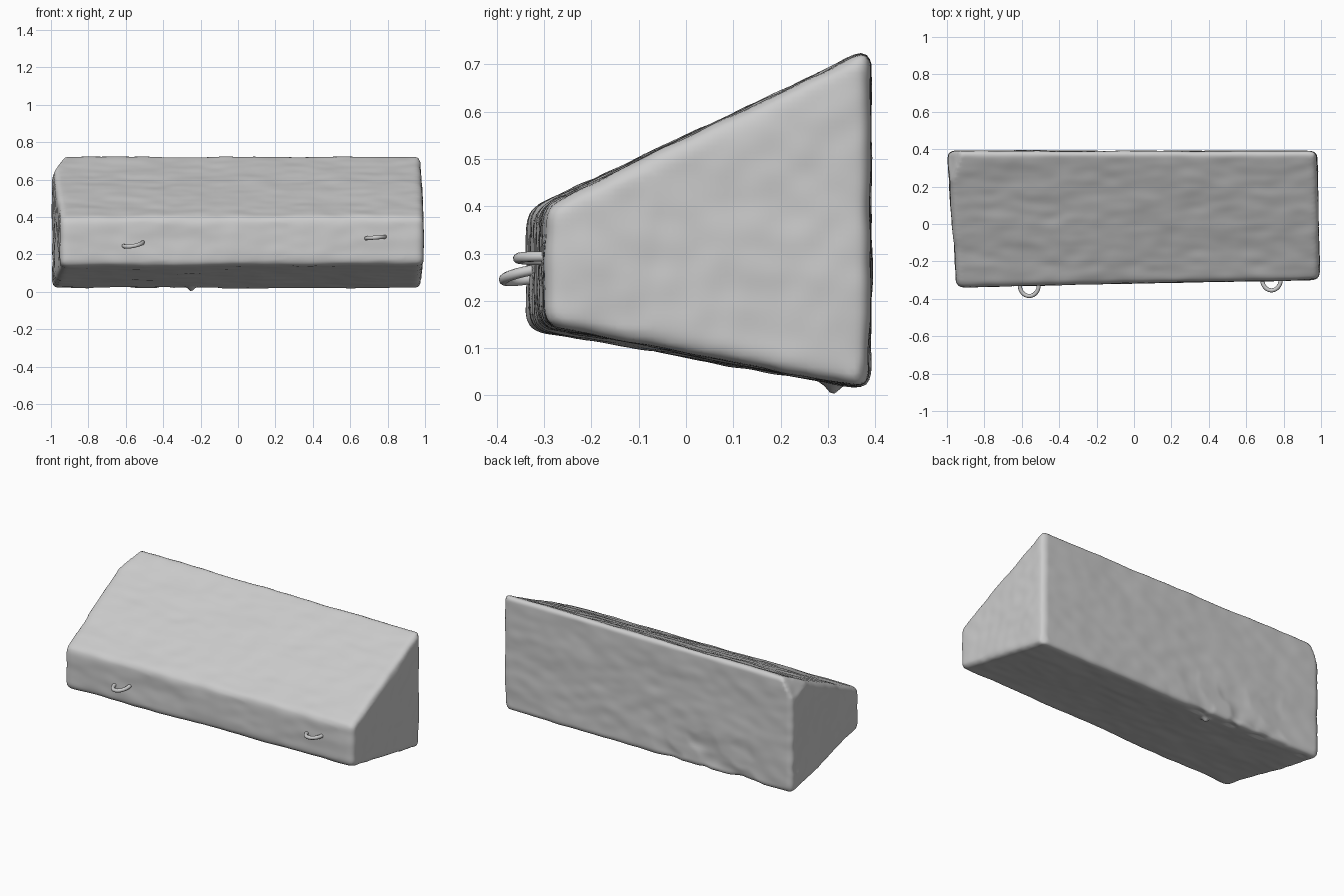
import bpy, bmesh, math
from mathutils import Vector, noise

cube = bpy.data.objects.get("Cube")
if cube:
    bpy.data.objects.remove(cube, do_unlink=True)

stone = bpy.data.materials.new("stone_grey")
stone.use_nodes = True
grey = (0.6, 0.6, 0.6, 1)
stone.diffuse_color = grey
stone.node_tree.nodes["Principled BSDF"].inputs["Base Color"].default_value = grey


def link(name, data):
    obj = bpy.data.objects.new(name, data)
    bpy.context.scene.collection.objects.link(obj)
    data.materials.append(stone)
    return obj


# Wedge block: a cube whose corners are moved to a tapered shape
def corner(v):
    right, back, top = v.x > 0, v.y > 0, v.z > 0
    if back:
        return Vector((0.978 if right else -0.998, 0.39, 0.735 if top else 0.012))
    x, y = (0.993, -0.297) if right else (-0.947, -0.337)
    z = 0.39 if top else 0.138
    return Vector((x, y, z + (0.01 if right else 0)))


bm = bmesh.new()
bmesh.ops.create_cube(bm, size=2)
for v in bm.verts:
    v.co = corner(v.co)
bmesh.ops.bevel(bm, geom=bm.edges[:], offset=0.03, segments=3,
                profile=0.5, affect='EDGES')

# Broken corners: top back and bottom back
for point, normal in (((-0.92, 0.39, 0.735), (-0.87, 0.06, 0.48)),
                      ((0.98, 0.35, 0.01), (0.48, 0.6, -0.2))):
    bmesh.ops.bisect_plane(bm, geom=bm.verts[:] + bm.edges[:] + bm.faces[:],
                           plane_co=point, plane_no=normal, clear_outer=True)
    bmesh.ops.holes_fill(bm, edges=[e for e in bm.edges if e.is_boundary])
bmesh.ops.recalc_face_normals(bm, faces=bm.faces[:])
mesh = bpy.data.meshes.new("stone_block")
bm.to_mesh(mesh)
bm.free()
block = link("stone_block", mesh)

# Dense even surface with softened edges
remesh = block.modifiers.new("Remesh", 'REMESH')
remesh.mode = 'VOXEL'
remesh.voxel_size = 0.013
soften = block.modifiers.new("Soften", 'SMOOTH')
soften.iterations = 4
bpy.context.view_layer.update()
dense = bpy.data.meshes.new_from_object(
    block.evaluated_get(bpy.context.evaluated_depsgraph_get()))
block.modifiers.clear()
block.data = dense
if not dense.materials:
    dense.materials.append(stone)

# Weathered surface: broad waves, fine grain, gouges low on the back
bm = bmesh.new()
bm.from_mesh(dense)
bm.normal_update()
moves = []
for v in bm.verts:
    p = v.co
    wave = noise.noise(Vector((p.x * 3, p.y * 5, p.z * 5)))
    grain = noise.noise(Vector((p.x * 9, p.y * 16, p.z * 16)))
    height = 0.006 * wave + 0.003 * grain
    if p.y > 0.33 and p.z < 0.35 and p.x < 0.1:
        fade = (0.35 - p.z) * min(1, (0.1 - p.x) * 3)
        height -= 0.08 * fade * max(0, noise.noise(p * 9))
    moves.append(v.normal * height)
for v, move in zip(bm.verts, moves):
    v.co += move
    # Small chip under the bottom
    if v.co.z < 0.1:
        gap = math.hypot(v.co.x + 0.25, v.co.y - 0.31)
        v.co.z -= 0.025 * math.exp(-(gap / 0.018) ** 2)
    v.co.x = max(-1, min(1, v.co.x))
    v.co.z = max(0, v.co.z)
for f in bm.faces:
    f.smooth = True
    f.material_index = 0
bm.to_mesh(dense)
bm.free()


# Iron loops on the front face
def loop(name, x, y, z, depth, tilt, droop):
    curve = bpy.data.curves.new(name, 'CURVE')
    curve.dimensions = '3D'
    curve.bevel_depth = 0.011
    curve.bevel_resolution = 3
    curve.use_fill_caps = True
    spline = curve.splines.new('POLY')
    steps = 16
    spline.points.add(steps + 2)
    path = [(-1, -0.5)]
    path += [(-math.cos(math.pi * i / steps), math.sin(math.pi * i / steps))
             for i in range(steps + 1)]
    path += [(1, -0.5)]
    for point, (u, d) in zip(spline.points, path):
        point.co = (x + 0.05 * u, y - depth * d, z + tilt * u - droop * d, 1)
    spline.use_smooth = True
    return link(name, curve)


loop("right_loop", -0.56, -0.33, 0.255, 0.055, 0.009, 0.01)
loop("left_loop", 0.735, -0.295, 0.29, 0.06, 0.004, 0.0)
